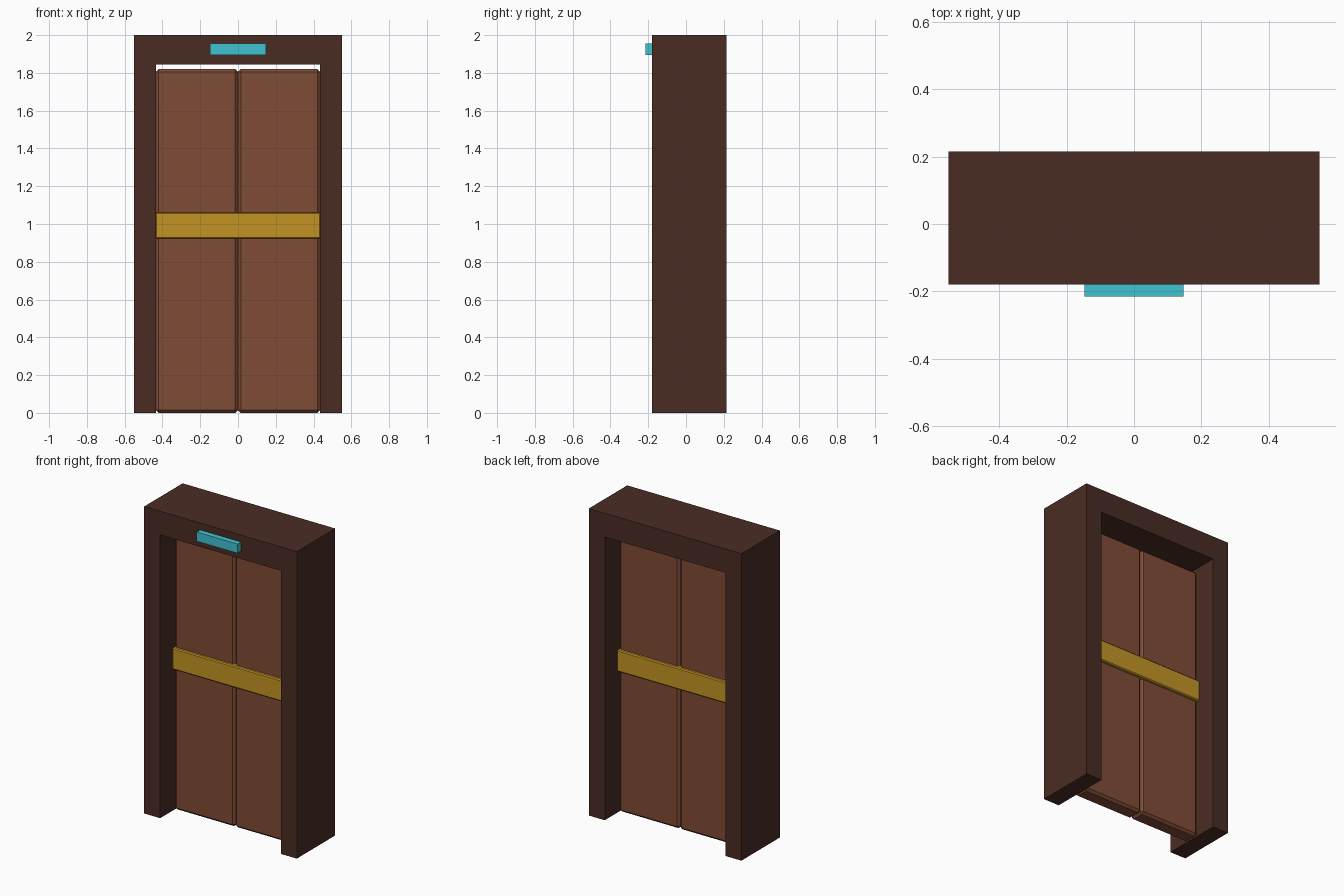
import bpy
import bmesh

cube = bpy.data.objects.get("Cube")
if cube:
    bpy.data.objects.remove(cube, do_unlink=True)


def material(name, srgb):
    linear = [((c / 255 + 0.055) / 1.055) ** 2.4 for c in srgb]
    mat = bpy.data.materials.new(name)
    mat.use_nodes = True
    mat.diffuse_color = (*linear, 1)
    mat.node_tree.nodes["Principled BSDF"].inputs["Base Color"].default_value = (*linear, 1)
    return mat


def finish(name, bm, mat):
    bmesh.ops.recalc_face_normals(bm, faces=bm.faces)
    mesh = bpy.data.meshes.new(name)
    bm.to_mesh(mesh)
    bm.free()
    mesh.materials.append(mat)
    obj = bpy.data.objects.new(name, mesh)
    bpy.context.collection.objects.link(obj)
    return obj


def box(name, low, high, mat, chamfer=0):
    bm = bmesh.new()
    bmesh.ops.create_cube(bm, size=1)
    for v in bm.verts:
        for i in range(3):
            v.co[i] = high[i] if v.co[i] > 0 else low[i]
    if chamfer:
        bmesh.ops.bevel(bm, geom=bm.edges[:], offset=chamfer, segments=1, affect='EDGES')
    return finish(name, bm, mat)


dark_wood = material("dark brown wood", (74, 44, 35))
door_wood = material("red brown wood", (128, 76, 54))
gold = material("gold", (196, 148, 36))
cyan = material("cyan", (64, 196, 210))

FRONT, BACK = -0.18, 0.215
OUTER, INNER, LINTEL, TOP = 0.55, 0.435, 1.845, 2.0

# Door frame: one extruded arch outline
bm = bmesh.new()
half = [(INNER, 0), (OUTER, 0), (OUTER, TOP), (INNER, LINTEL)]
inner_foot, outer_foot, outer_top, inner_top = half
outline = [inner_foot, outer_foot, outer_top] + [(-x, z) for x, z in (outer_top, outer_foot, inner_foot, inner_top)] + [inner_top]
face = bm.faces.new([bm.verts.new((x, FRONT, z)) for x, z in outline])
extruded = bmesh.ops.extrude_face_region(bm, geom=[face])["geom"]
for v in extruded:
    if isinstance(v, bmesh.types.BMVert):
        v.co.y = BACK
finish("door_frame", bm, dark_wood)

# Pair of chamfered door panels
for name, x0, x1 in (("right_door", -INNER, 0), ("left_door", 0, INNER)):
    box(name, (x0, -0.035, 0), (x1, 0.07, 1.82), door_wood, 0.015)

# Band across both doors, showing on both sides
box("door_band", (-0.437, -0.055, 0.922), (0.437, 0.09, 1.062), gold, 0.006)

# Indicator plate above the doors
box("indicator", (-0.147, -0.215, 1.895), (0.147, FRONT, 1.955), cyan)
